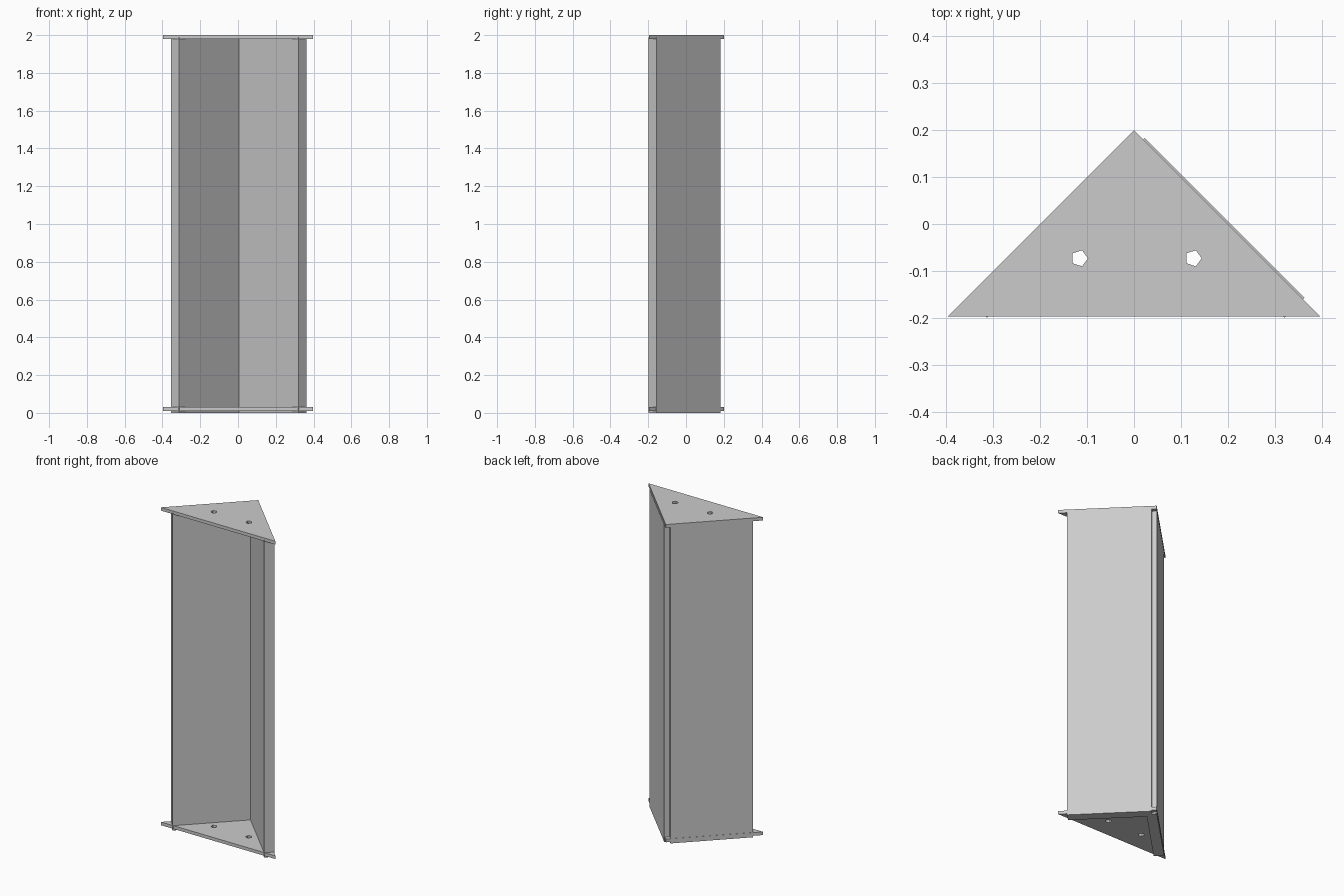
import bpy, bmesh
from math import cos, sin, pi, sqrt
from mathutils import Vector

cube = bpy.data.objects.get("Cube")
if cube:
    bpy.data.objects.remove(cube)

grey = bpy.data.materials.new("light grey")
grey.use_nodes = True
colour = (0.6, 0.6, 0.6, 1)
grey.diffuse_color = colour
grey.node_tree.nodes["Principled BSDF"].inputs["Base Color"].default_value = colour


def extrude_outline(name, loops, z0, z1):
    """Fill the outer loop, leaving later loops as holes, and extrude it."""
    bm = bmesh.new()
    edges = []
    for loop in loops:
        vs = [bm.verts.new((x, y, z0)) for x, y in loop]
        edges += [bm.edges.new((vs[i - 1], vs[i])) for i in range(len(vs))]
    bmesh.ops.triangle_fill(bm, edges=edges, use_beauty=True)
    top = bmesh.ops.extrude_face_region(bm, geom=bm.faces[:], use_keep_orig=True)
    moved = [g for g in top["geom"] if isinstance(g, bmesh.types.BMVert)]
    bmesh.ops.translate(bm, verts=moved, vec=(0, 0, z1 - z0))
    bmesh.ops.dissolve_limit(bm, angle_limit=0.01, verts=bm.verts[:], edges=bm.edges[:])
    bmesh.ops.recalc_face_normals(bm, faces=bm.faces[:])
    mesh = bpy.data.meshes.new(name)
    bm.to_mesh(mesh)
    bm.free()
    mesh.materials.append(grey)
    bpy.context.collection.objects.link(bpy.data.objects.new(name, mesh))


def hole(cx, cy=-0.073, r=0.018):
    return [(cx + r * cos(2 * pi * i / 5), cy + r * sin(2 * pi * i / 5)) for i in range(5)]


# Triangular end plates, each with two five-sided holes
triangle = [(-0.397, -0.197), (0.397, -0.197), (0, 0.2)]
for name, z0, z1 in (("bottom_plate", 0.01, 0.03), ("top_plate", 1.98, 2.0)):
    extrude_outline(name, [triangle, hole(-0.116), hole(0.126)], z0, z1)


# Two thick boards meeting in a V, their square ends leaving a notch at the back
def board(name, back, front, side, thickness=0.06):
    inward = Vector((-side, -1)) * (thickness / sqrt(2))
    a, b = Vector(back), Vector(front)
    extrude_outline(name, [[a, b, b + inward, a + inward]], 0, 1.988)


board("left_board", (0.023, 0.183), (0.363, -0.157), 1)
board("right_board", (-0.018, 0.18), (-0.355, -0.157), -1)
